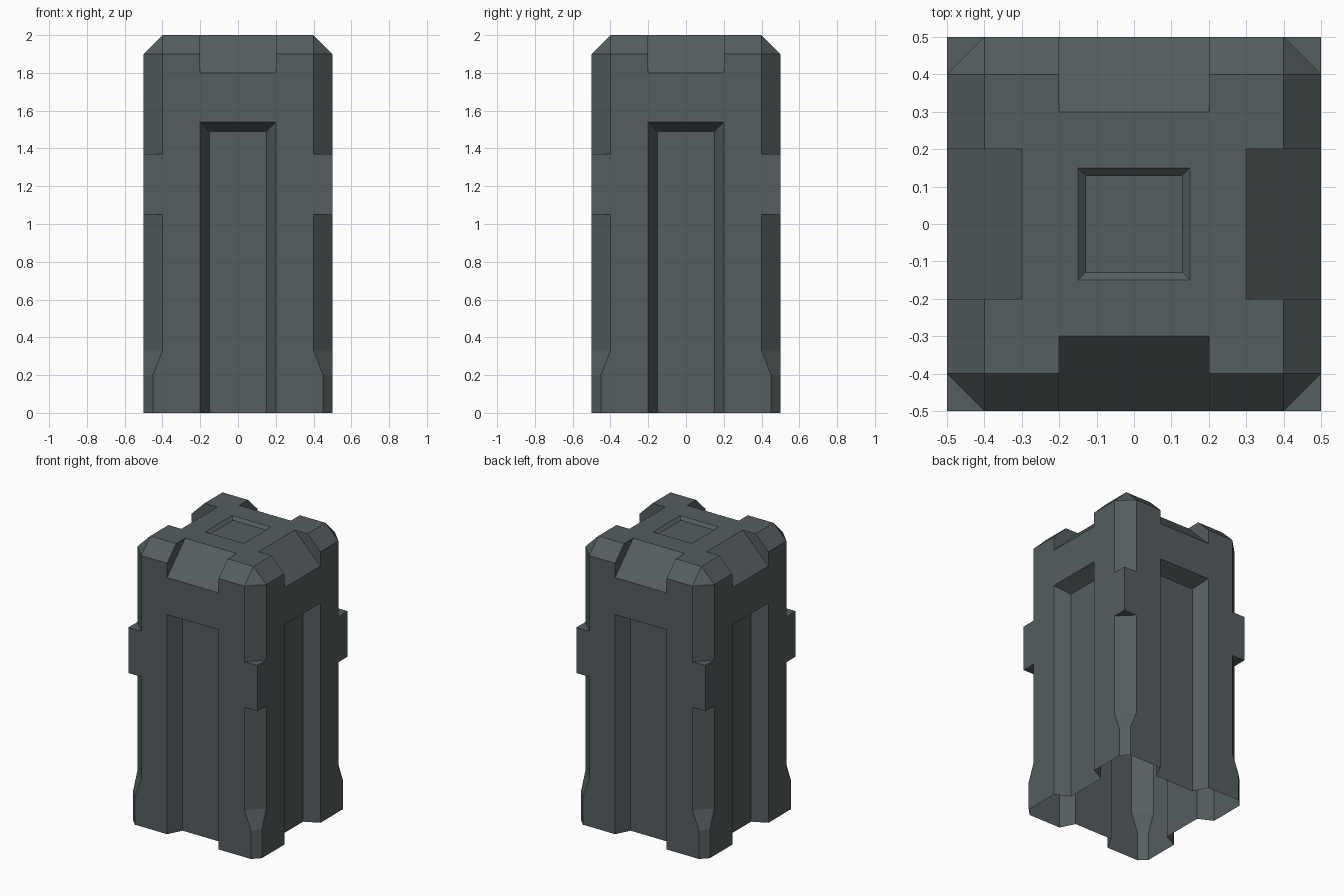
import bpy, bmesh, math
from mathutils import Matrix, Vector

if "Cube" in bpy.data.objects:
    bpy.data.objects.remove(bpy.data.objects["Cube"])

metal = bpy.data.materials.new("dark slate metal")
metal.diffuse_color = (0.09, 0.11, 0.115, 1)
metal.use_nodes = True
metal.node_tree.nodes["Principled BSDF"].inputs["Base Color"].default_value = metal.diffuse_color


def loft(name, rings, turn=0):
    """Closed solid through matching rings of points, turned about z."""
    bm = bmesh.new()
    rot = Matrix.Rotation(turn, 3, 'Z')
    vs = [[bm.verts.new(rot @ Vector(p)) for p in r] for r in rings]
    n = len(vs[0])
    bm.faces.new(vs[0])
    bm.faces.new(vs[-1])
    for a, b in zip(vs, vs[1:]):
        for i in range(n):
            j = (i + 1) % n
            bm.faces.new((a[i], a[j], b[j], b[i]))
    bmesh.ops.recalc_face_normals(bm, faces=bm.faces)
    me = bpy.data.meshes.new(name)
    bm.to_mesh(me)
    bm.free()
    ob = bpy.data.objects.new(name, me)
    bpy.context.collection.objects.link(ob)
    return ob


def square(h, z):
    return [(-h, -h, z), (h, -h, z), (h, h, z), (-h, h, z)]


def corner(c, z):
    # triangle outside a corner chamfer of size c
    return [(0.4 - c, 0.6, z), (0.6, 0.4 - c, z), (0.6, 0.6, z)]


def top_edge(c, x):
    # triangle outside a front top edge chamfer of size c
    return [(x, -0.6, 1.9 - c), (x, -0.4 + c, 2.1), (x, -0.6, 2.1)]


def panel(h, y):
    # front recess outline, open at the base
    return [(-h, y, -0.2), (h, y, -0.2), (h, y, 1.34 + h), (-h, y, 1.34 + h)]


body = loft("pillar_body", [square(0.5, 0), square(0.5, 2)])
body.data.materials.append(metal)

# Cutters: corner chamfers, top bevels, top notches and side recesses
cutters = []
for k in range(4):
    t = k * math.pi / 2
    cutters += [
        loft("lower_corner_cutter", [corner(0.05, -0.2), corner(0.05, 0.2),
                                     corner(0.1, 0.33), corner(0.1, 1.05)], t),
        loft("upper_corner_cutter", [corner(0.1, 1.37), corner(0.1, 1.9),
                                     corner(0.3, 2.1)], t),
        loft("top_edge_cutter", [top_edge(0.1, -0.7), top_edge(0.1, 0.7)], t),
        loft("top_notch_cutter", [top_edge(0.2, -0.2), top_edge(0.2, 0.2)], t),
        loft("side_recess_cutter", [panel(0.25, -0.6), panel(0.15, -0.4)], t),
    ]
cutters.append(loft("top_recess_cutter", [square(0.13, 1.98), square(0.17, 2.02)]))

bpy.context.view_layer.objects.active = body
for c in cutters:
    m = body.modifiers.new("cut", 'BOOLEAN')
    m.operation = 'DIFFERENCE'
    m.solver = 'EXACT'
    m.object = c
    bpy.ops.object.modifier_apply(modifier=m.name)
    bpy.data.objects.remove(c)

# The shell is open underneath
bm = bmesh.new()
bm.from_mesh(body.data)
base = [f for f in bm.faces if all(v.co.z < 0.001 for v in f.verts)]
bmesh.ops.delete(bm, geom=base, context='FACES')
for f in bm.faces:
    f.material_index = 0
    f.smooth = False
bm.to_mesh(body.data)
bm.free()
